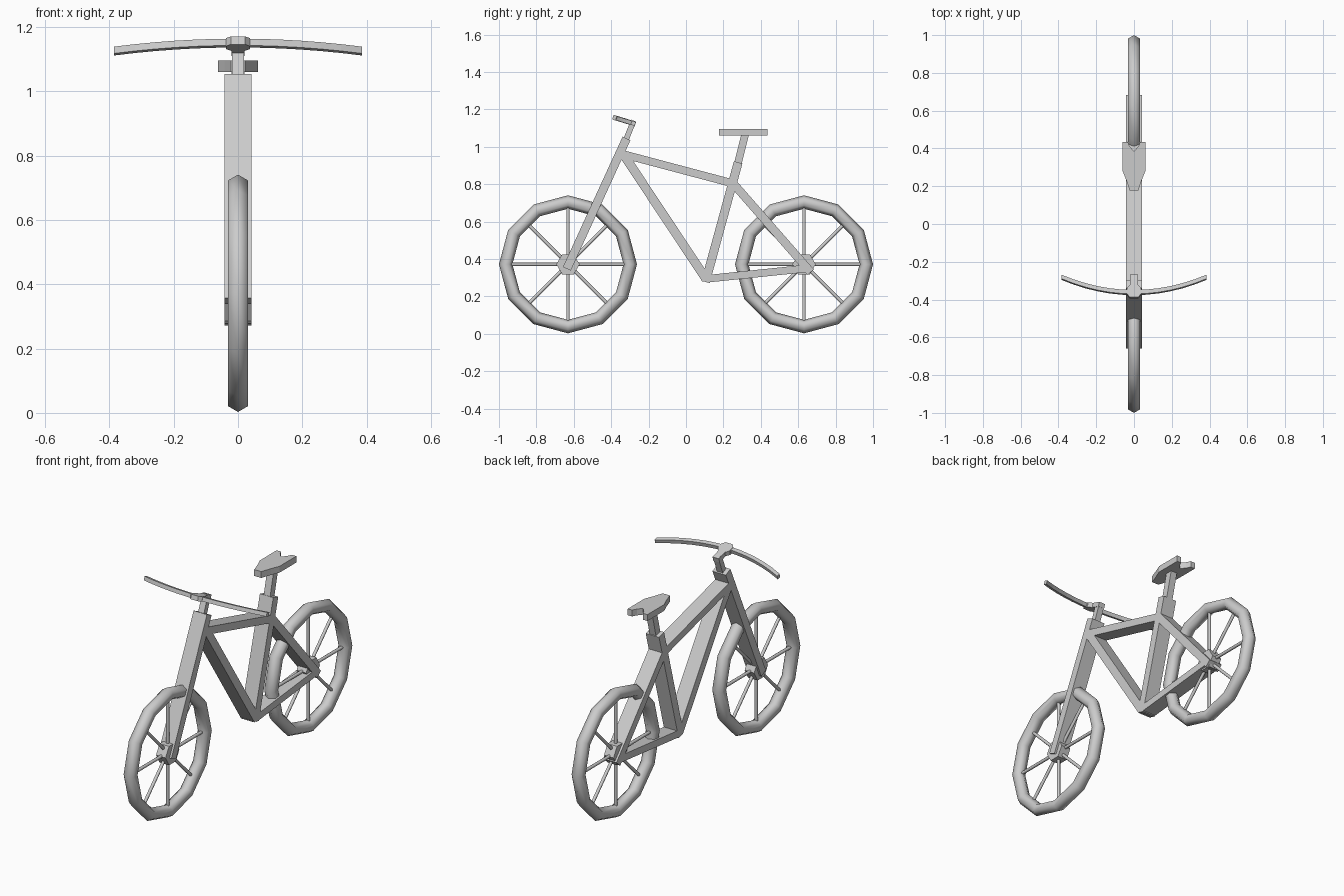
import bpy, bmesh, math
from mathutils import Vector, Matrix

if "Cube" in bpy.data.objects:
    bpy.data.objects.remove(bpy.data.objects["Cube"])

HUB_Z, HUB_Y = 0.372, 0.631
TIRE_R, TIRE_T = 0.333, 0.036


def prism(name, pts, half, matrix=Matrix()):
    """Extrude a flat outline (local xy) to +-half along local z."""
    bm = bmesh.new()
    face = bm.faces.new([bm.verts.new((a, b, -half)) for a, b in pts])
    ext = bmesh.ops.extrude_face_region(bm, geom=[face])
    verts = [v for v in ext["geom"] if isinstance(v, bmesh.types.BMVert)]
    bmesh.ops.translate(bm, verts=verts, vec=(0, 0, 2 * half))
    bmesh.ops.recalc_face_normals(bm, faces=bm.faces)
    bm.transform(matrix)
    bmesh.ops.recalc_face_normals(bm, faces=bm.faces)
    me = bpy.data.meshes.new(name)
    bm.to_mesh(me)
    bm.free()
    ob = bpy.data.objects.new(name, me)
    bpy.context.collection.objects.link(ob)
    return ob


# local x -> world y, local y -> world z, local z -> world x
SIDE = Matrix(((0, 0, 1, 0), (1, 0, 0, 0), (0, 1, 0, 0), (0, 0, 0, 1)))


def beam(name, p, q, width, half=0.042):
    """Rectangular tube between two (y, z) points."""
    p, q = Vector(p), Vector(q)
    d = (q - p).normalized()
    n = Vector((-d.y, d.x)) * width / 2
    return prism(name, [p + n, p - n, q - n, q + n], half, SIDE)


def mirrored(half_pts):
    """Close a half outline across local x = 0."""
    return half_pts + [(-x, y) for x, y in reversed(half_pts) if x > 1e-6]


def wheel(prefix, y):
    c = Vector((0, y, HUB_Z))
    # tire
    bpy.ops.mesh.primitive_torus_add(major_segments=12, minor_segments=6,
                                     major_radius=TIRE_R, minor_radius=TIRE_T,
                                     location=c, rotation=(0, math.pi / 2, 0))
    bpy.context.object.name = prefix + "_tire"
    bpy.ops.object.shade_smooth()
    # hub
    hub = [(y + 0.062 * math.cos(i * math.pi / 3),
            HUB_Z + 0.062 * math.sin(i * math.pi / 3)) for i in range(6)]
    prism(prefix + "_hub", hub, 0.03, SIDE)
    # spokes, each spanning the full diameter
    for i in range(4):
        bpy.ops.mesh.primitive_cylinder_add(vertices=8, radius=0.009,
                                            depth=2 * TIRE_R, location=c,
                                            rotation=(i * math.pi / 4, 0, 0))
        bpy.context.object.name = f"{prefix}_spoke_{i + 1}"
        bpy.ops.object.shade_smooth_by_angle(angle=math.radians(50))


wheel("front", -HUB_Y)
wheel("rear", HUB_Y)

# frame
beam("fork", (-0.637, 0.348), (-0.318, 1.045), 0.046)
beam("top_tube", (-0.335, 0.96), (0.25, 0.805), 0.042)
beam("down_tube", (-0.335, 0.96), (0.108, 0.292), 0.048)
beam("seat_tube", (0.104, 0.278), (0.279, 0.917), 0.047)
beam("seat_stay", (0.243, 0.815), (0.667, 0.33), 0.045)
beam("chain_stay", (0.107, 0.294), (0.645, 0.35), 0.04)

# seat post and seat
beam("seat_post", (0.272, 0.89), (0.317, 1.07), 0.04, 0.02)
seat = mirrored([(0, 0.385), (0.022, 0.41), (0.034, 0.435), (0.062, 0.435),
                 (0.062, 0.285), (0.042, 0.235), (0.022, 0.177)])
prism("seat", seat, 0.018, Matrix.Translation((0, 0, 1.078)))

# stem
beam("stem", (-0.328, 1.02), (-0.28, 1.14), 0.03, 0.018)

# handlebar and clamp, in a plane tilted down towards the rider
tilt = Matrix.Translation((0, -0.385, 1.157)) @ Matrix.Rotation(math.radians(-17), 4, 'X')
xs = [-0.385 + 0.77 * i / 12 for i in range(13)]
arc = lambda x: 0.085 * (x / 0.385) ** 2
bar = [(x, arc(x) + 0.012) for x in xs] + [(x, arc(x) + 0.034) for x in reversed(xs)]
prism("handlebar", bar, 0.011, tilt)
clamp = mirrored([(0.02, 0.12), (0.02, 0.065), (0.037, 0.045), (0.037, 0.012), (0.022, -0.006)])
prism("handlebar_clamp", clamp, 0.013, tilt)
